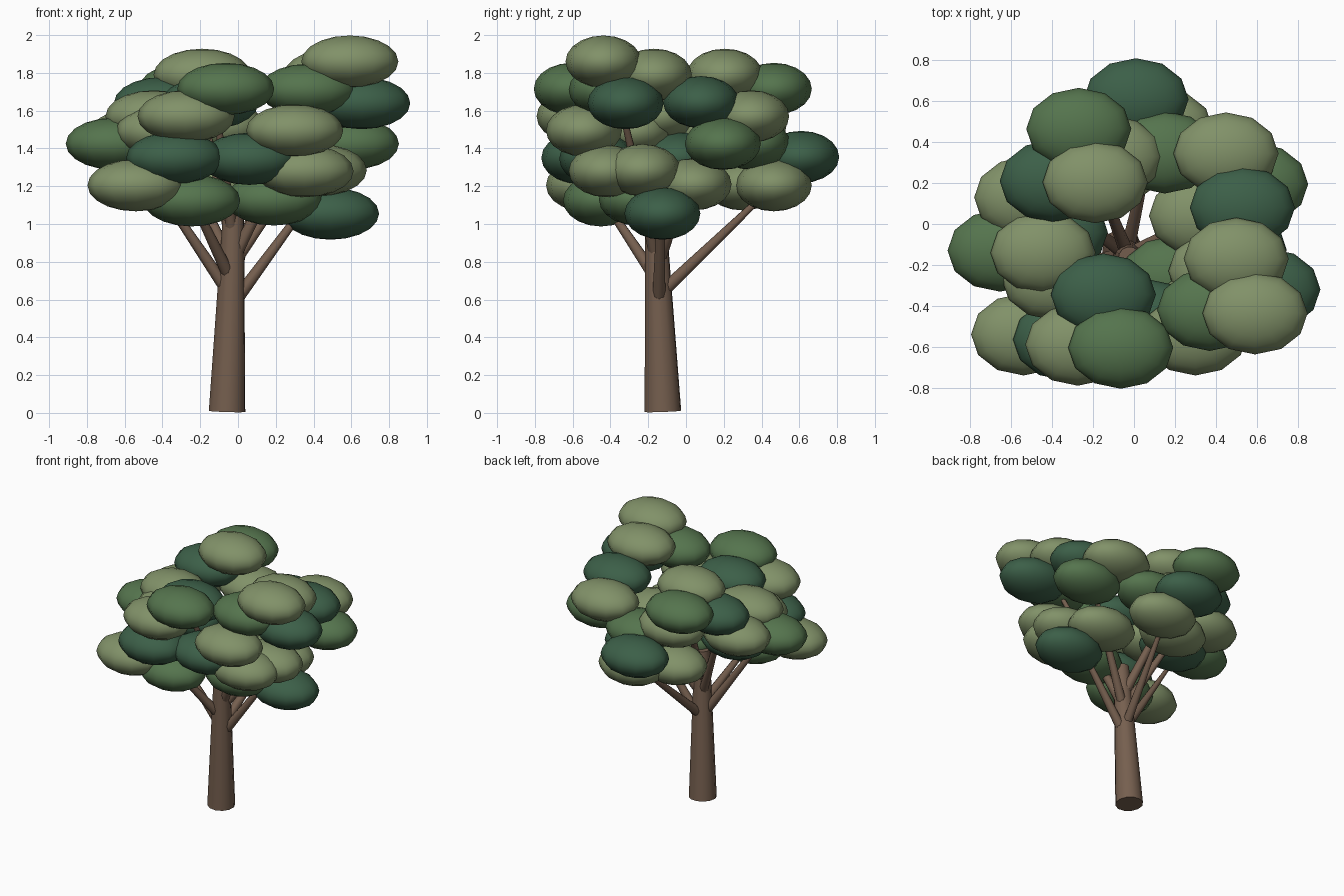
import bpy
from mathutils import Vector


def material(name, rgb):
    m = bpy.data.materials.new(name)
    m.diffuse_color = (*rgb, 1)
    return m


BARK = material("bark", (0.18, 0.115, 0.078))
LEAVES = {
    "dark": material("dark_leaf", (0.045, 0.115, 0.065)),
    "mid": material("mid_leaf", (0.09, 0.175, 0.075)),
    "light": material("light_leaf", (0.22, 0.285, 0.14)),
}


def limb(name, a, b, r1, r2, sides):
    """Tapered cylinder between two points."""
    a, b = Vector(a), Vector(b)
    d = b - a
    bpy.ops.mesh.primitive_cone_add(vertices=sides, radius1=r1, radius2=r2,
                                    depth=d.length, location=(a + b) / 2)
    o = bpy.context.object
    o.name = name
    o.rotation_euler = d.to_track_quat('Z', 'Y').to_euler()
    o.data.materials.append(BARK)
    bpy.ops.object.shade_smooth_by_angle(angle=1.0)


def leaf_clump(kind, x, y, z):
    """Flattened low-poly foliage ball."""
    bpy.ops.mesh.primitive_uv_sphere_add(segments=12, ring_count=10, radius=1,
                                         location=(x, y, z))
    o = bpy.context.object
    o.name = kind + "_leaf_clump"
    o.scale = (0.257, 0.201, 0.138)
    o.data.materials.append(LEAVES[kind])
    bpy.ops.object.shade_smooth_by_angle(angle=1.0)


# trunk
limb("trunk", (-0.058, -0.122, 0.008), (-0.022, -0.165, 1.12), 0.098, 0.054, 12)

# branches: start height on the trunk, tip
branches = [
    (0.56, (0.47, -0.13, 1.25)),
    (0.62, (0.10, 0.46, 1.20)),
    (0.62, (-0.53, -0.25, 1.35)),
    (0.70, (-0.30, -0.52, 1.25)),
    (0.78, (0.50, 0.12, 1.55)),
    (0.78, (-0.40, 0.12, 1.55)),
    (0.88, (-0.20, 0.28, 1.65)),
    (0.80, (0.42, -0.36, 1.70)),
    (0.92, (-0.12, -0.45, 1.65)),
]
for h, tip in branches:
    limb("branch", (-0.058 + 0.034 * h, -0.122 - 0.04 * h, h), tip, 0.036, 0.014, 8)

# foliage
foliage = {
    "light": [
        (0.592, -0.437, 1.86), (0.50, -0.17, 1.79), (-0.19, 0.205, 1.79),
        (0.45, 0.345, 1.57), (-0.445, -0.14, 1.57), (-0.275, -0.59, 1.57),
        (0.30, -0.54, 1.495), (-0.525, 0.13, 1.48), (-0.39, -0.27, 1.49),
        (0.425, -0.23, 1.285), (0.355, -0.42, 1.28), (-0.10, 0.30, 1.21),
        (-0.115, 0.33, 1.515),
        (0.13, 0.465, 1.205), (-0.54, -0.54, 1.205), (0.33, 0.04, 1.21),
    ],
    "mid": [
        (-0.065, -0.605, 1.715), (0.37, -0.42, 1.71), (-0.27, 0.465, 1.715),
        (0.595, 0.195, 1.425), (-0.655, -0.13, 1.425),
        (0.15, 0.35, 1.425), (0.19, -0.26, 1.13), (-0.245, -0.45, 1.125),
    ],
    "dark": [
        (0.655, -0.32, 1.64), (0.53, 0.08, 1.645), (-0.15, -0.345, 1.64),
        (-0.40, 0.21, 1.64), (0.01, 0.61, 1.355), (-0.335, -0.565, 1.35),
        (0.06, -0.47, 1.345), (-0.385, -0.04, 1.35), (0.49, -0.125, 1.055),
    ],
}
for kind, spots in foliage.items():
    for p in spots:
        leaf_clump(kind, *p)
